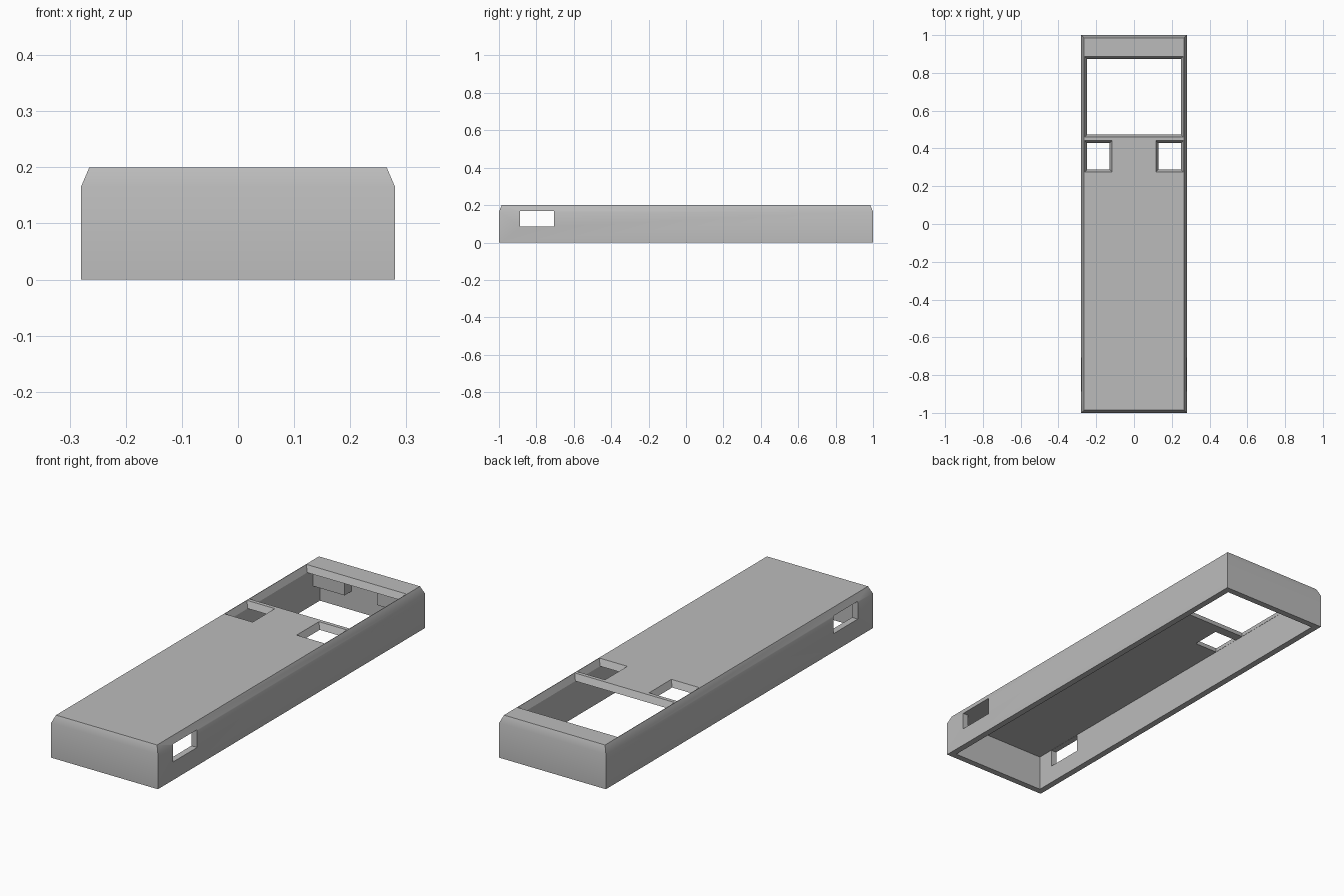
import bpy, bmesh, math

if "Cube" in bpy.data.objects:
    bpy.data.objects.remove(bpy.data.objects["Cube"], do_unlink=True)

grey = bpy.data.materials.new("plain_grey")
grey.use_nodes = True
colour = (0.5, 0.5, 0.5, 1)
grey.diffuse_color = colour
grey.node_tree.nodes["Principled BSDF"].inputs["Base Color"].default_value = colour


def loft(name, sections):
    """Stack of rectangles (x0, x1, y0, y1, z), joined and capped."""
    bm = bmesh.new()
    rings = [[bm.verts.new(p) for p in ((a, c, z), (b, c, z), (b, d, z), (a, d, z))]
             for a, b, c, d, z in sections]
    bm.faces.new(rings[0][::-1])
    bm.faces.new(rings[-1])
    for low, high in zip(rings, rings[1:]):
        for i in range(4):
            j = (i + 1) % 4
            bm.faces.new((low[i], low[j], high[j], high[i]))
    mesh = bpy.data.meshes.new(name)
    bm.to_mesh(mesh)
    bm.free()
    mesh.materials.append(grey)
    obj = bpy.data.objects.new(name, mesh)
    bpy.context.collection.objects.link(obj)
    return obj


def box(name, x0, x1, y0, y1, z0, z1):
    return loft(name, [(x0, x1, y0, y1, z0), (x0, x1, y0, y1, z1)])


def tapered_cutter(name, x0, x1, y0, y1):
    """Opening through the top plate that widens upwards; sizes are at its underside."""
    slope = 0.45
    sections = []
    for z in (TOP - PLATE - 0.01, TOP + 0.01):
        g = slope * (z - TOP + PLATE)
        sections.append((x0 - g, x1 + g, y0 - g, y1 + g, z))
    return loft(name, sections)


def select_only(obj):
    bpy.ops.object.select_all(action='DESELECT')
    obj.select_set(True)
    bpy.context.view_layer.objects.active = obj


W, L, TOP = 0.28, 1.0, 0.2      # half width, half length, height
WALL, PLATE = 0.03, 0.03
BX, BY = 0.015, 0.035           # chamfer inset and drop

# Outer shell with chamfered upper rim
shell = loft("case_shell", [
    (-W, W, -L, L, 0),
    (-W, W, -L, L, TOP - BY),
    (-W + BX, W - BX, -L + BX, L - BX, TOP)])

# Hollow underside, side slots, display window and two button openings
inner = W - WALL
cutters = [
    box("cavity_cutter", -inner, inner, -L + WALL, L - WALL, -0.1, TOP - PLATE),
    box("side_slot_cutter", -0.5, 0.5, -0.887, -0.706, 0.086, 0.169),
    tapered_cutter("window_cutter", -0.249, 0.249, 0.473, 0.874),
    tapered_cutter("right_button_cutter", -0.249, -0.129, 0.288, 0.428),
    tapered_cutter("left_button_cutter", 0.129, 0.249, 0.288, 0.428),
]
select_only(shell)
for cutter in cutters:
    cutter.hide_render = True
    mod = shell.modifiers.new(cutter.name, 'BOOLEAN')
    mod.operation = 'DIFFERENCE'
    mod.solver = 'EXACT'
    mod.object = cutter
    bpy.ops.object.modifier_apply(modifier=mod.name)
    bpy.data.objects.remove(cutter, do_unlink=True)
bpy.ops.object.shade_smooth_by_angle(angle=math.radians(30))

# Blocks hanging inside the back corners
for side, s in (("right", -1), ("left", 1)):
    x0, x1 = sorted((s * 0.085, s * 0.26))
    box(side + "_corner_block", x0, x1, 0.92, 0.98, 0.088, 0.18)
